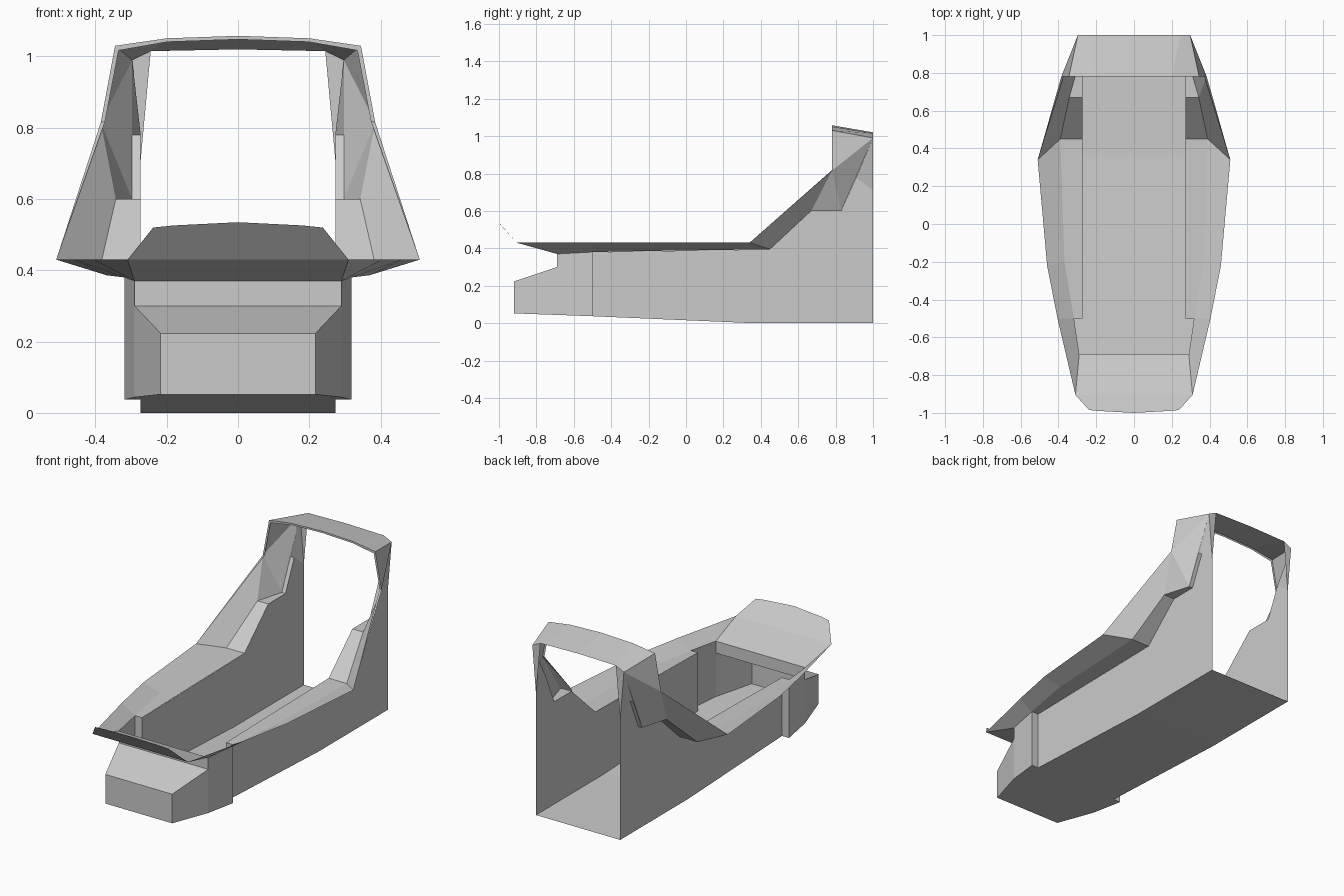
import bpy, bmesh

if "Cube" in bpy.data.objects:
    bpy.data.objects.remove(bpy.data.objects["Cube"])


def part(name, faces):
    """Thin sheet part: faces given for the +x half, mirrored across x = 0."""
    bm = bmesh.new()
    for f in faces:
        bm.faces.new([bm.verts.new(p) for p in f])
    bmesh.ops.remove_doubles(bm, verts=bm.verts, dist=0.0005)
    bmesh.ops.recalc_face_normals(bm, faces=bm.faces)
    me = bpy.data.meshes.new(name)
    bm.to_mesh(me)
    bm.free()
    ob = bpy.data.objects.new(name, me)
    bpy.context.collection.objects.link(ob)
    m = ob.modifiers.new("Mirror", 'MIRROR')
    m.use_clip = True
    return ob


def loft(a, b):
    """Quads between two rows of points."""
    return [[a[i], a[i + 1], b[i + 1], b[i]] for i in range(len(a) - 1)]


def to_mid(row):
    return [(0, p[1], p[2]) for p in row]


W = 0.273                                   # half width of the tub
# shared key points of the pillar
rail_end, ledge_in = (0.51, 0.34, 0.43), (0.39, 0.45, 0.395)
elbow, shoulder = (0.385, 0.78, 0.815), (0.345, 0.78, 1.03)
ledge_out, pillar_foot = (0.343, 0.67, 0.60), (0.297, 0.83, 0.60)
back_top, back_inner = (0.297, 1.0, 0.99), (0.245, 1.0, 1.015)

# floor of the tub and nose
tub_floor = [(W, 1, 0), (W, 0.36, 0), (W, -0.5, 0.037)]
nose_floor = [(0.318, -0.5, 0.037), (0.29, -0.69, 0.044), (0.217, -0.92, 0.052)]
part("floor", loft(tub_floor, to_mid(tub_floor)) + loft(nose_floor, to_mid(nose_floor)))

# tall side walls
wall = tub_floor[::-1] + [(W, 1, 0.71), (W, 0.91, 0.78), (W, 0.83, 0.60),
                          (W, 0.67, 0.60), (W, 0.45, 0.395), (W, -0.5, 0.38)]
part("side_wall", [wall])

# nose: side step, tapering sides, front and sloping top
nose_top = [(0.318, -0.5, 0.38), (0.29, -0.69, 0.30), (0.217, -0.92, 0.223)]
brow = (0.29, -0.69, 0.37)
front = [nose_floor[2], nose_top[2], nose_top[1], brow]
part("nose", [
    [(W, -0.5, 0.037), nose_floor[0], nose_top[0], (W, -0.5, 0.38)],
    [nose_floor[0], nose_floor[1], nose_top[1], brow, nose_top[0]],
    [nose_floor[1], nose_floor[2], nose_top[2], nose_top[1]],
] + loft(front, to_mid(front)))

# flared rail along the sides and the shelf inside it
rail_in = [brow, (0.318, -0.5, 0.38), (0.368, -0.2, 0.386), ledge_in]
rail_out = [(0.31, -0.905, 0.43), (0.405, -0.5, 0.43), (0.46, -0.22, 0.43), rail_end]
part("rail", loft(rail_in, rail_out))
shelf_in = [(W, -0.5, 0.38), (W, -0.2, 0.386), (W, 0.45, 0.395)]
part("shelf", loft(rail_in[1:], shelf_in))

# upturned front flap
fold = (0.31, -0.905, 0.43)
lip, lip_mid = (0.238, -0.985, 0.52), (0, -1.0, 0.535)
part("front_flap", [
    [brow, fold, (0, -0.905, 0.43), (0, -0.69, 0.37)],
    [fold, lip, (0.18, -0.99, 0.526), lip_mid, (0, -0.905, 0.43)],
])

# rear pillars: sloping step, ledge, flared outer panels, inner strip to the wall
part("pillar", [
    [ledge_in, ledge_out, (W, 0.67, 0.60), (W, 0.45, 0.395)],
    [ledge_out, pillar_foot, (W, 0.83, 0.60), (W, 0.67, 0.60)],
    [ledge_in, rail_end, elbow, ledge_out],
    [elbow, pillar_foot, ledge_out],
    [elbow, shoulder, back_top],
    [elbow, back_top, pillar_foot],
    [pillar_foot, (0.297, 0.91, 0.78), (W, 0.91, 0.78), (W, 0.83, 0.60)],
    [(0.297, 0.91, 0.78), back_top, (W, 1, 0.71), (W, 0.91, 0.78)],
    [back_top, back_inner, (W, 1, 0.71)],
])

# overhead bar
bar_front = [shoulder, (0.2, 0.78, 1.051), (0, 0.78, 1.058)]
bar_back = [back_top, back_inner, (0, 1.0, 1.02)]
part("roof_bar", loft(bar_front, bar_back))

# narrow rim on the front edge of pillars and bar
rim_in = [rail_end, (0.373, 0.78, 0.818), (0.335, 0.78, 1.017),
          (0.198, 0.78, 1.041), (0, 0.78, 1.048)]
rim_out = [elbow] + bar_front
part("rim", [[rail_end, rim_out[0], rim_in[1]]] + loft(rim_out, rim_in[1:]))
